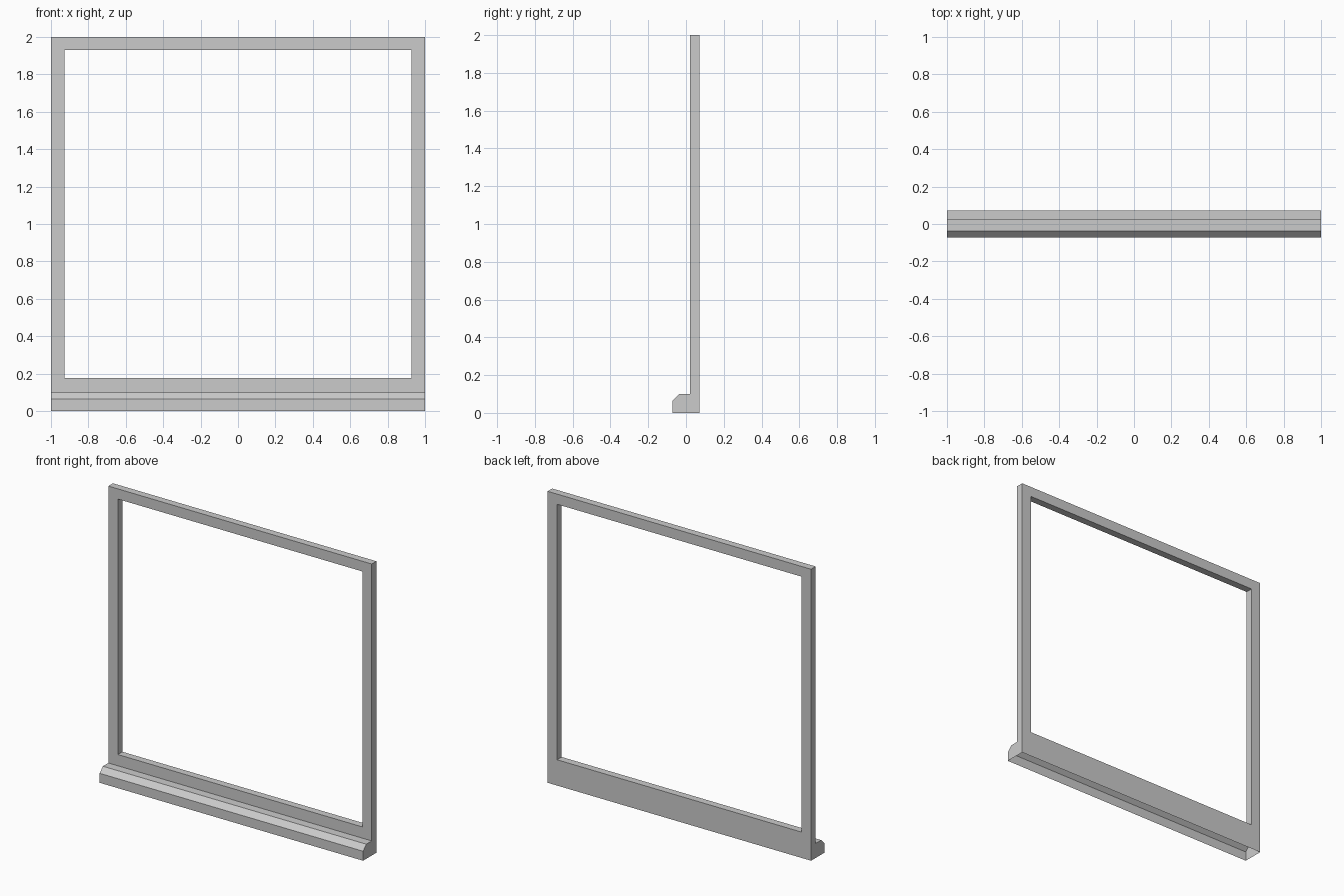
import bpy, bmesh

if "Cube" in bpy.data.objects:
    bpy.data.objects.remove(bpy.data.objects["Cube"])

HALF = 1.0
OPEN_X, OPEN_Z0, OPEN_Z1 = 0.928, 0.177, 1.93

# Side profile (y, z): sill front, chamfer, sill top, frame front, frame top, back
profile = [(-0.072, 0), (-0.072, 0.065), (-0.037, 0.1), (0.022, 0.1),
           (0.022, 2), (0.072, 2), (0.072, 0)]

bm = bmesh.new()
left = [bm.verts.new((-HALF, y, z)) for y, z in profile]
right = [bm.verts.new((HALF, y, z)) for y, z in profile]


def opening(y):
    """Four corners of the window opening at depth y."""
    return [bm.verts.new((x, y, z)) for x, z in
            ((-OPEN_X, OPEN_Z0), (OPEN_X, OPEN_Z0),
             (OPEN_X, OPEN_Z1), (-OPEN_X, OPEN_Z1))]


def bridge(a, b):
    """Quads between two closed loops of four corners."""
    for i in range(4):
        j = (i + 1) % 4
        bm.faces.new((a[i], a[j], b[j], b[i]))


# Plain strips: sill front, chamfer, sill top and frame top
for i in (0, 1, 2, 4):
    bm.faces.new((left[i], right[i], right[i + 1], left[i + 1]))

# End caps (the underside stays open)
bm.faces.new(left)
bm.faces.new(right[::-1])

# Front and back of the frame around the opening, and the reveals
front_hole, back_hole = opening(0.022), opening(0.072)
bridge([left[3], right[3], right[4], left[4]], front_hole)
bridge(front_hole, back_hole)
bridge(back_hole, [left[6], right[6], right[5], left[5]])

bmesh.ops.recalc_face_normals(bm, faces=bm.faces[:])
mesh = bpy.data.meshes.new("window_frame_with_sill")
bm.to_mesh(mesh)
bm.free()
obj = bpy.data.objects.new("window_frame_with_sill", mesh)
bpy.context.collection.objects.link(obj)
